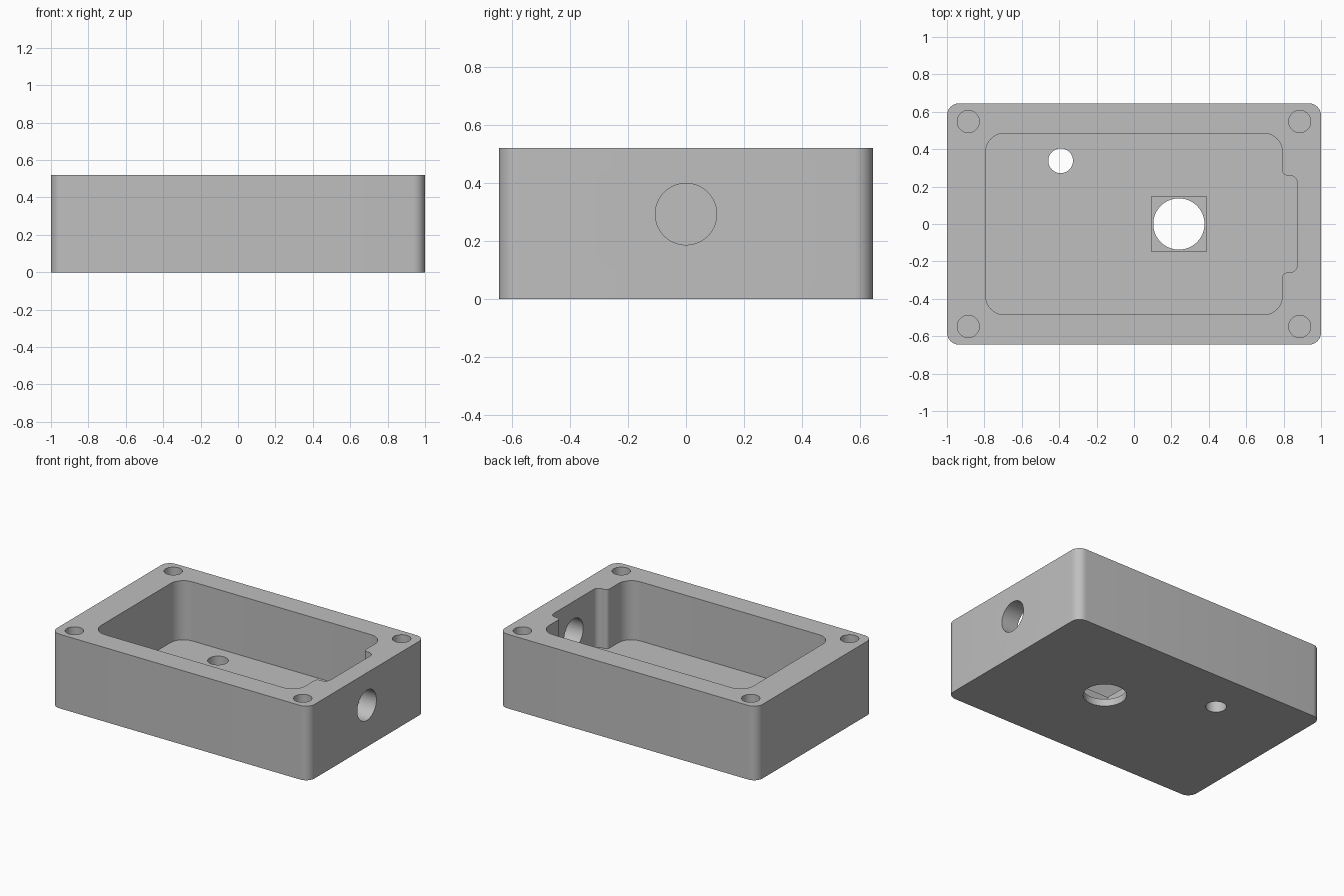
import bpy, bmesh, math
from mathutils import Vector, Matrix

if "Cube" in bpy.data.objects:
    bpy.data.objects.remove(bpy.data.objects["Cube"], do_unlink=True)

LENGTH, WIDTH, HEIGHT = 2.0, 1.29, 0.52
FLOOR = 0.105
ABOVE = HEIGHT + 0.1

grey = bpy.data.materials.new("plain grey")
grey.use_nodes = True
grey.diffuse_color = (0.52, 0.52, 0.52, 1)
grey.node_tree.nodes["Principled BSDF"].inputs["Base Color"].default_value = grey.diffuse_color


def fillet(corners, steps=10):
    """Round the square corners (x, y, radius) of an outline."""
    points = []
    for i, (x, y, r) in enumerate(corners):
        p = Vector((x, y))
        u = (Vector(corners[i - 1][:2]) - p).normalized()
        v = (Vector(corners[(i + 1) % len(corners)][:2]) - p).normalized()
        if r == 0:
            points.append(p)
            continue
        for k in range(steps + 1):
            t = math.pi / 2 * k / steps
            points.append(p + r * (u + v) - r * (v * math.cos(t) + u * math.sin(t)))
    return points


def rectangle(cx, cy, w, d, r=0):
    return fillet([(cx + sx * w / 2, cy + sy * d / 2, r)
                   for sx, sy in ((-1, -1), (1, -1), (1, 1), (-1, 1))])


def circle(cx, cy, r, sides=48):
    return [Vector((cx + r * math.cos(a), cy + r * math.sin(a)))
            for a in (2 * math.pi * k / sides for k in range(sides))]


def prism(name, outline, low, high, turn=None):
    """Extrude an outline from low to high, then optionally turn it."""
    bm = bmesh.new()
    base = bm.faces.new([bm.verts.new((p.x, p.y, low)) for p in outline])
    top = bmesh.ops.extrude_face_region(bm, geom=[base])["geom"]
    bmesh.ops.translate(bm, vec=(0, 0, high - low),
                        verts=[g for g in top if isinstance(g, bmesh.types.BMVert)])
    if turn:
        bm.transform(turn)
    bmesh.ops.recalc_face_normals(bm, faces=bm.faces)
    mesh = bpy.data.meshes.new(name)
    bm.to_mesh(mesh)
    bm.free()
    mesh.materials.append(grey)
    obj = bpy.data.objects.new(name, mesh)
    bpy.context.collection.objects.link(obj)
    return obj


# Outer block with rounded upright edges
housing = prism("housing", rectangle(0, 0, LENGTH, WIDTH, 0.065), 0, HEIGHT)

# Pocket with a shallow alcove in the left wall
x, y, alcove_x, alcove_y = 0.793, 0.485, 0.872, 0.26
pocket = fillet([(-x, -y, 0.1), (x, -y, 0.1),
                 (x, -alcove_y, 0.025), (alcove_x, -alcove_y, 0.04),
                 (alcove_x, alcove_y, 0.04), (x, alcove_y, 0.025),
                 (x, y, 0.1), (-x, y, 0.1)])
cutters = [prism("pocket_cutter", pocket, FLOOR, ABOVE)]

# Square recess and round openings in the floor
cutters.append(prism("square_recess_cutter", rectangle(0.24, 0, 0.295, 0.295), 0.05, FLOOR + 0.1))
cutters.append(prism("large_opening_cutter", circle(0.24, 0, 0.137, 64), -0.1, FLOOR + 0.1))
cutters.append(prism("small_opening_cutter", circle(-0.392, 0.338, 0.066), -0.1, FLOOR + 0.1))

# Blind screw holes in the four corners
for sx in (-1, 1):
    for sy in (-1, 1):
        cutters.append(prism("screw_hole_cutter", circle(sx * 0.886, sy * 0.548, 0.059), 0.15, ABOVE))

# Cable hole through the left wall into the alcove
sideways = Matrix.Translation((0, 0, 0.292)) @ Matrix.Rotation(math.pi / 2, 4, "Y")
cutters.append(prism("cable_hole_cutter", circle(0, 0, 0.106, 64), 0.83, LENGTH / 2 + 0.1, sideways))

# Cut everything out of the block
bpy.ops.object.select_all(action="DESELECT")
bpy.context.view_layer.objects.active = housing
housing.select_set(True)
for cutter in cutters:
    cutter.hide_render = True
    cut = housing.modifiers.new("cut", "BOOLEAN")
    cut.operation, cut.solver, cut.object = "DIFFERENCE", "EXACT", cutter
    bpy.ops.object.modifier_apply(modifier=cut.name)
    bpy.data.objects.remove(cutter, do_unlink=True)

bpy.ops.object.shade_smooth_by_angle(angle=math.radians(30))
